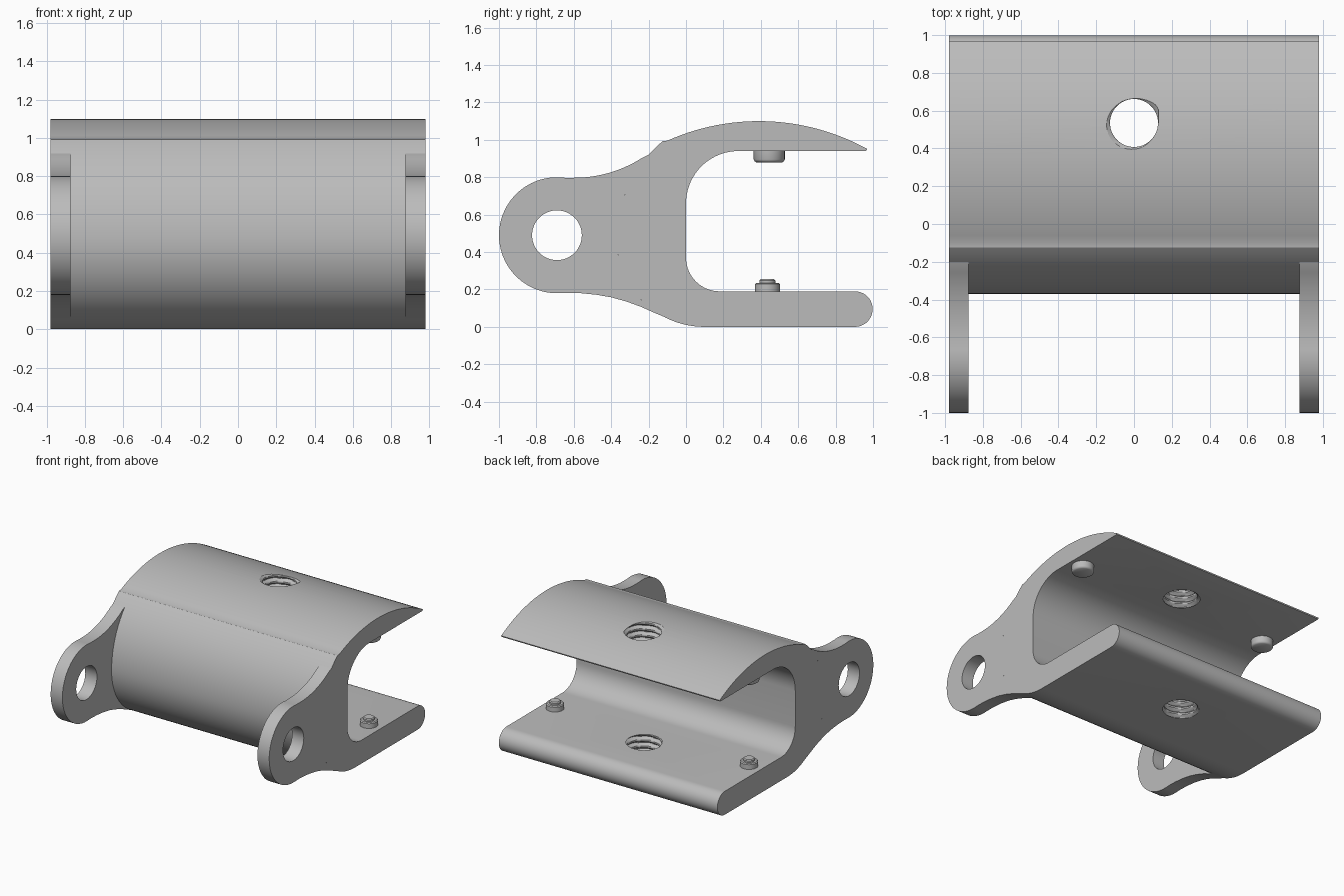
import bpy, bmesh
from math import sin, cos, pi, radians, sqrt, asin

old = bpy.data.objects.get("Cube")
if old:
    bpy.data.objects.remove(old, do_unlink=True)

grey = bpy.data.materials.new("plain grey")
grey.use_nodes = True
grey.diffuse_color = (0.5, 0.5, 0.5, 1)
grey.node_tree.nodes["Principled BSDF"].inputs["Base Color"].default_value = (0.5, 0.5, 0.5, 1)


def make_object(name, bm):
    bmesh.ops.recalc_face_normals(bm, faces=bm.faces[:])
    mesh = bpy.data.meshes.new(name)
    bm.to_mesh(mesh)
    bm.free()
    mesh.materials.append(grey)
    ob = bpy.data.objects.new(name, mesh)
    bpy.context.collection.objects.link(ob)
    return ob


def activate(ob):
    bpy.ops.object.select_all(action='DESELECT')
    ob.select_set(True)
    bpy.context.view_layer.objects.active = ob


def smooth(ob, angle=25):
    activate(ob)
    bpy.ops.object.shade_smooth_by_angle(angle=radians(angle))


def arc(cy, cz, r, a0, a1, n):
    """Points (y, z) on an arc, angles in degrees."""
    steps = [radians(a0 + (a1 - a0) * i / n) for i in range(n + 1)]
    return [(cy + r * cos(a), cz + r * sin(a)) for a in steps]


def extrude(name, points, x0, x1):
    """Extrude a side profile along x."""
    bm = bmesh.new()
    face = bm.faces.new([bm.verts.new((x0, y, z)) for y, z in points])
    new = bmesh.ops.extrude_face_region(bm, geom=[face])["geom"]
    moved = [v for v in new if isinstance(v, bmesh.types.BMVert)]
    bmesh.ops.translate(bm, verts=moved, vec=(x1 - x0, 0, 0))
    return make_object(name, bm)


def lathe(name, rings, x, y, n=40):
    """Turn (radius, z) rings about a vertical axis, closed at both ends."""
    bm = bmesh.new()
    loops = [[bm.verts.new((x + r * cos(2 * pi * i / n), y + r * sin(2 * pi * i / n), z))
              for i in range(n)] for r, z in rings]
    for a, b in zip(loops, loops[1:]):
        for i in range(n):
            bm.faces.new((a[i], a[(i + 1) % n], b[(i + 1) % n], b[i]))
    bm.faces.new(loops[0])
    bm.faces.new(loops[-1])
    return make_object(name, bm)


def thread_cutter(name, x, y, z0, z1, r, depth, pitch, phase, n=48):
    """Screw-shaped solid whose radius follows a helix."""
    bm = bmesh.new()
    rows = int((z1 - z0) / pitch * 8)
    loops = []
    for k in range(rows + 1):
        z = z0 + (z1 - z0) * k / rows
        loop = []
        for i in range(n):
            a = 2 * pi * i / n
            t = ((z - phase) / pitch - i / n) % 1
            rad = r + depth * min(1, max(0, abs(t - 0.5) * 2.8 - 0.4))
            loop.append(bm.verts.new((x + rad * cos(a), y + rad * sin(a), z)))
        loops.append(loop)
    for a, b in zip(loops, loops[1:]):
        for i in range(n):
            j = (i + 1) % n
            bm.faces.new((a[i], a[j], b[j]))
            bm.faces.new((a[i], b[j], b[i]))
    bm.faces.new(loops[0])
    bm.faces.new(loops[-1])
    return make_object(name, bm)


def cut(ob, cutter):
    mod = ob.modifiers.new("cut", 'BOOLEAN')
    mod.operation = 'DIFFERENCE'
    mod.solver = 'EXACT'
    mod.object = cutter
    activate(ob)
    bpy.ops.object.modifier_apply(modifier=mod.name)
    bpy.data.objects.remove(cutter, do_unlink=True)


HALF, EAR = 0.98, 0.105

# Rounded front of the body: large upper arc, smaller lower arc
UP_Y, UP_R, LOW_Y, LOW_R, MID = 0.31, 0.68, 0.10, 0.47, 0.47
top_end = 180 - math_deg if (math_deg := 0) else 127.1
ear_top = 138.6
ear_low = 242.0
upper_front = arc(UP_Y, MID, UP_R, top_end, 180, 20)
lower_front = arc(LOW_Y, MID, LOW_R, 180, 270, 24)

# C-shaped body: roof, thin tip, inner cavity, rounded lower lip, front
roof = arc(0.39, -0.10, 1.2, 61.2, 114.1, 28)
cavity = ([(0.965, 0.942), (0.955, 0.94)] + arc(0.28, 0.66, 0.28, 90, 180, 18)
          + arc(0.18, 0.37, 0.18, 180, 270, 14))
lip = arc(0.903, 0.095, 0.095, 90, -90, 18)
body_profile = roof + upper_front[1:] + lower_front[1:] + lip[::-1] + cavity[::-1]
body = extrude("body", body_profile, -HALF, HALF)

# Threaded holes through roof and lower plate
for z0, z1 in ((0.86, 1.2), (-0.08, 0.27)):
    cut(body, thread_cutter("thread_cutter", 0, 0.535, z0, z1, 0.127, 0.026, 0.05, 0.022))
smooth(body)

# Pivot ears: round eye blending into the front of the body
ear_profile = (arc(-0.69, 0.49, 0.31, 82, 270, 44)
               + [(-0.63, 0.182), (-0.56, 0.18), (-0.48, 0.172), (-0.40, 0.158),
                  (-0.32, 0.136), (-0.24, 0.107), (-0.18, 0.08)]
               + arc(LOW_Y, MID, LOW_R, ear_low, 180, 18)
               + arc(UP_Y, MID, UP_R, 180, ear_top, 16)[1:]
               + arc(-0.60, 1.477, 0.68, 305, 272, 14)[1:])
for side, x0 in (("right", -HALF), ("left", HALF - EAR)):
    ear = extrude(side + "_ear", ear_profile, x0, x0 + EAR)
    cut(ear, extrude("eye_cutter", arc(-0.69, 0.49, 0.133, 0, 352.5, 47), x0 - 0.1, x0 + EAR + 0.1))
    smooth(ear)

# Locating pegs: rounded ones under the roof, stepped ones on the lower plate
rounded = [(0.083, 0.95), (0.083, 0.895), (0.079, 0.886), (0.07, 0.88)]
stepped = [(0.067, 0.18), (0.067, 0.228), (0.06, 0.235), (0.043, 0.235),
           (0.043, 0.248), (0.036, 0.255)]
for side, x in (("right", -0.87), ("left", 0.87)):
    smooth(lathe(side + "_upper_peg", rounded, x, 0.445), 35)
    smooth(lathe(side + "_lower_peg", stepped, x, 0.435), 35)
